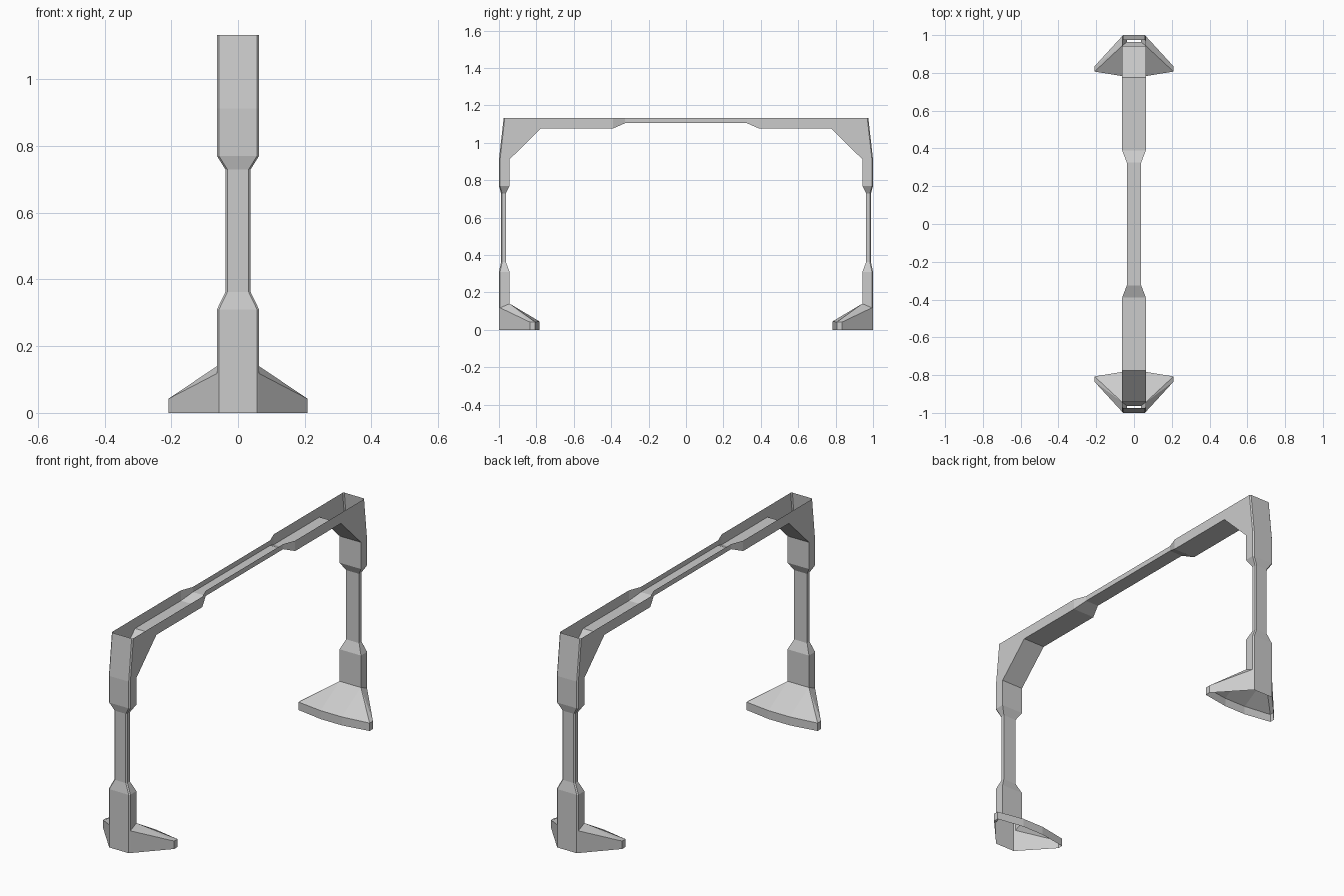
import bpy, bmesh

if "Cube" in bpy.data.objects:
    bpy.data.objects.remove(bpy.data.objects["Cube"])

C = 0.006          # chamfer on the outer edges of the posts
W, N = 0.063, 0.038  # half widths: wide and narrow sections


def finish(name, bm, weld_middle=False):
    """Clean the half mesh, then mirror it to the other end of the gate."""
    bmesh.ops.remove_doubles(bm, verts=bm.verts, dist=1e-5)
    bmesh.ops.recalc_face_normals(bm, faces=bm.faces)
    me = bpy.data.meshes.new(name)
    bm.to_mesh(me)
    bm.free()
    ob = bpy.data.objects.new(name, me)
    bpy.context.collection.objects.link(ob)
    mod = ob.modifiers.new("mirror_ends", "MIRROR")
    mod.use_axis = (False, True, False)
    mod.use_mirror_merge = weld_middle
    mod.merge_threshold = 0.0005
    return ob


def loft(name, stations, post):
    """Stations: inner y, inner z, outer y, outer z, half width."""
    bm = bmesh.new()
    rings = []
    for iy, iz, oy, oz, w in stations:
        if post:   # closed tube with chamfered outer corners
            pts = [(-w, iy, iz), (w, iy, iz), (w, oy + C, oz),
                   (w - C, oy, oz), (C - w, oy, oz), (-w, oy + C, oz)]
        else:      # channel open at the top
            pts = [(-w, oy, oz), (-w, iy, iz), (w, iy, iz), (w, oy, oz)]
        rings.append([bm.verts.new(p) for p in pts])
    n = len(rings[0])
    for a, b in zip(rings, rings[1:]):
        for i in range(n if post else n - 1):
            j = (i + 1) % n
            bm.faces.new((a[i], a[j], b[j], b[i]))
    return finish(name, bm, not post)


# Hollow posts with a pinched middle and a braced top corner
loft("posts", [
    (-0.943, 0.14, -1.0, 0.118, W),
    (-0.943, 0.31, -1.0, 0.31, W),
    (-0.963, 0.362, -0.989, 0.362, N),
    (-0.963, 0.73, -0.989, 0.73, N),
    (-0.943, 0.77, -1.0, 0.77, W),
    (-0.943, 0.912, -1.0, 0.912, W),
    (-0.775, 1.077, -0.975, 1.132, W),
], True)

# Top beam: open channel, thinner in the middle
loft("beam", [
    (-0.775, 1.077, -0.975 + C, 1.132, W),
    (-0.39, 1.077, -0.39, 1.132, W),
    (-0.325, 1.105, -0.325, 1.132, N),
    (0.0, 1.105, 0.0, 1.132, N),
], False)

# Spread feet, open underneath
bm = bmesh.new()


def face(*pts):
    bm.faces.new([bm.verts.new(p) for p in pts])


def wall(p, q):
    """Vertical wall from the ground up to the edge p-q."""
    face((p[0], p[1], 0), (q[0], q[1], 0), q, p)


for s in (1, -1):
    back = (s * (W - C), -1.0, 0.118)
    side = (s * W, -1.0 + C, 0.118)
    root = (s * W, -0.943, 0.14)
    tip_a = (s * 0.209, -0.835, 0.042)
    tip_b = (s * 0.209, -0.807, 0.042)
    toe = (s * W, -0.783, 0.045)
    for p, q in ((back, side), (side, tip_a), (tip_a, tip_b), (tip_b, toe)):
        wall(p, q)
    face(side, tip_a, root)
    face(root, tip_a, tip_b)
    face(root, tip_b, toe)
wall((-W, -0.783, 0.045), (W, -0.783, 0.045))
wall((C - W, -1.0, 0.118), (W - C, -1.0, 0.118))
face((-W, -0.943, 0.14), (W, -0.943, 0.14), (W, -0.783, 0.045), (-W, -0.783, 0.045))
finish("feet", bm)
